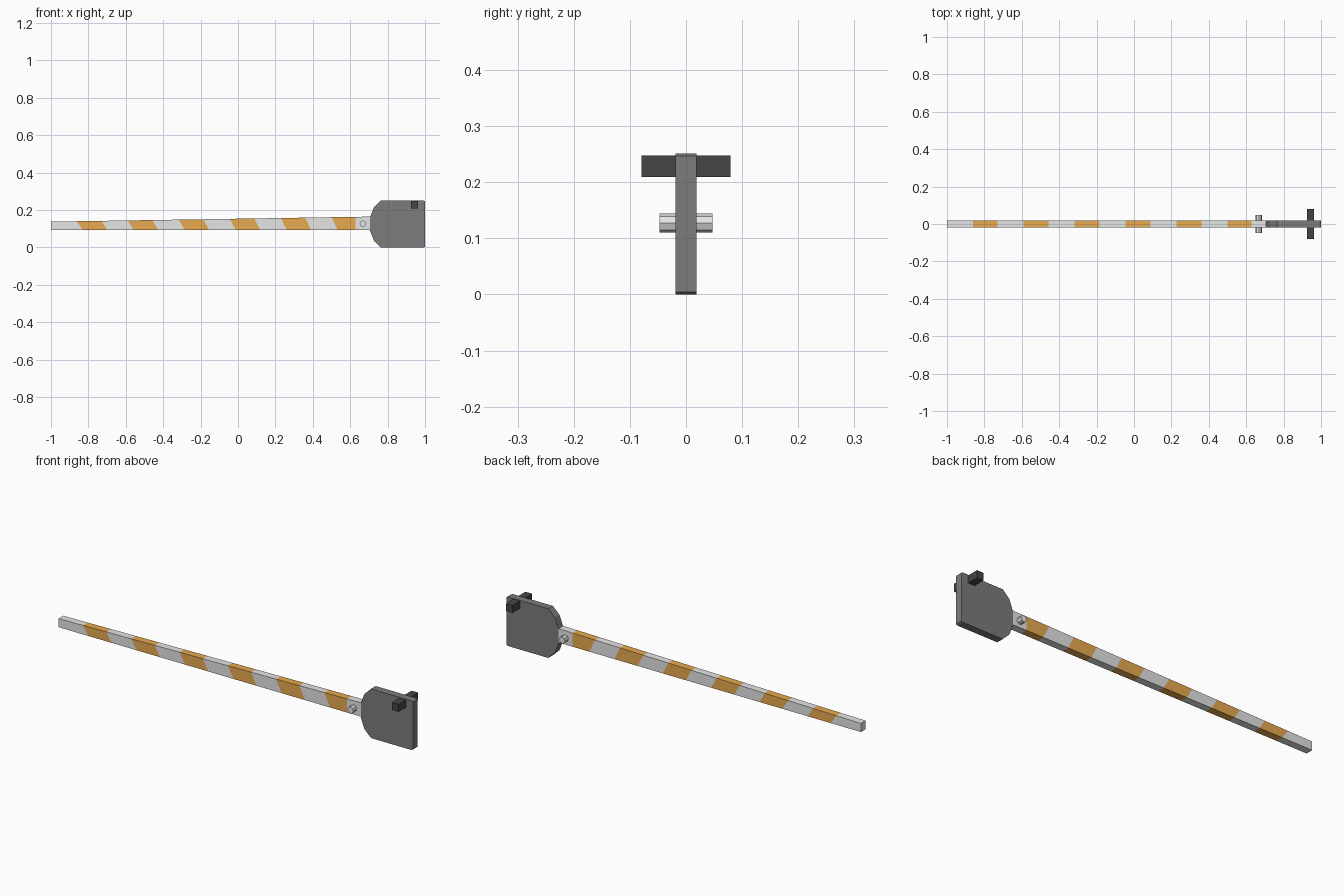
import bpy, bmesh, math
from mathutils import Matrix

if "Cube" in bpy.data.objects:
    bpy.data.objects.remove(bpy.data.objects["Cube"])


def material(name, rgb):
    m = bpy.data.materials.new(name)
    m.diffuse_color = (*rgb, 1)
    m.use_nodes = True
    m.node_tree.nodes["Principled BSDF"].inputs["Base Color"].default_value = m.diffuse_color
    return m


WHITE = material("white paint", (0.78, 0.78, 0.78))
ORANGE = material("orange paint", (0.80, 0.40, 0.08))
GREY = material("grey counterweight", (0.20, 0.20, 0.20))
DARK = material("dark grey", (0.06, 0.06, 0.06))
T = 0.0188  # half thickness of arm and plate


def finish(name, bm, mats):
    bmesh.ops.recalc_face_normals(bm, faces=bm.faces)
    me = bpy.data.meshes.new(name)
    bm.to_mesh(me)
    bm.free()
    for m in mats:
        me.materials.append(m)
    ob = bpy.data.objects.new(name, me)
    bpy.context.collection.objects.link(ob)
    return ob


# Tapered boom arm: slanted cross-sections, alternating white and orange
def top_z(x):
    return 0.138 + (x + 1) * 0.0158


sections = [(-1, -1)]
for i in range(6):
    a = -0.862 + i * 0.2725
    b = a + 0.132
    sections.append((a, a + 0.032))
    sections.append((b, b + 0.030) if i < 5 else (0.628, 0.628))
sections.append((0.706, 0.706))

bm = bmesh.new()
rings = []
for xt, xb in sections:
    zt = top_z(xt)
    rings.append([bm.verts.new(p) for p in
                  ((xt, -T, zt), (xt, T, zt), (xb, T, 0.094), (xb, -T, 0.094))])
for i in range(len(rings) - 1):
    for k in range(4):
        n = (k + 1) % 4
        f = bm.faces.new((rings[i][k], rings[i][n], rings[i + 1][n], rings[i + 1][k]))
        f.material_index = i % 2
bm.faces.new(rings[0])
bm.faces.new(rings[-1])
finish("striped_arm", bm, [WHITE, ORANGE])

# Counterweight plate: clipped profile extruded through y
half = [(0.706, 0.036), (0.727, 0.090), (0.764, 0.1255), (0.992, 0.1255), (1.0, 0.121)]
outline = [(x, 0.1255 + h) for x, h in half] + [(x, 0.1255 - h) for x, h in reversed(half)]
bm = bmesh.new()
face = bm.faces.new([bm.verts.new((x, -T, z)) for x, z in outline])
ext = bmesh.ops.extrude_face_region(bm, geom=[face])["geom"]
bmesh.ops.translate(bm, vec=(0, 2 * T, 0),
                    verts=[v for v in ext if isinstance(v, bmesh.types.BMVert)])
# extrusion keeps the starting face, so the plate is closed
finish("counterweight_plate", bm, [GREY])

# Pivot pin across the arm
bm = bmesh.new()
bmesh.ops.create_cone(bm, cap_ends=True, segments=8, radius1=0.017, radius2=0.017, depth=0.094,
                      matrix=Matrix.Translation((0.667, 0, 0.127)) @ Matrix.Rotation(math.pi / 2, 4, 'X'))
finish("pivot_pin", bm, [WHITE])

# Crossbar block through the plate
bm = bmesh.new()
bmesh.ops.create_cube(bm, size=1, matrix=Matrix.Translation((0.943, 0, 0.2285))
                      @ Matrix.Diagonal((0.037, 0.158, 0.038, 1)))
finish("crossbar_block", bm, [DARK])
